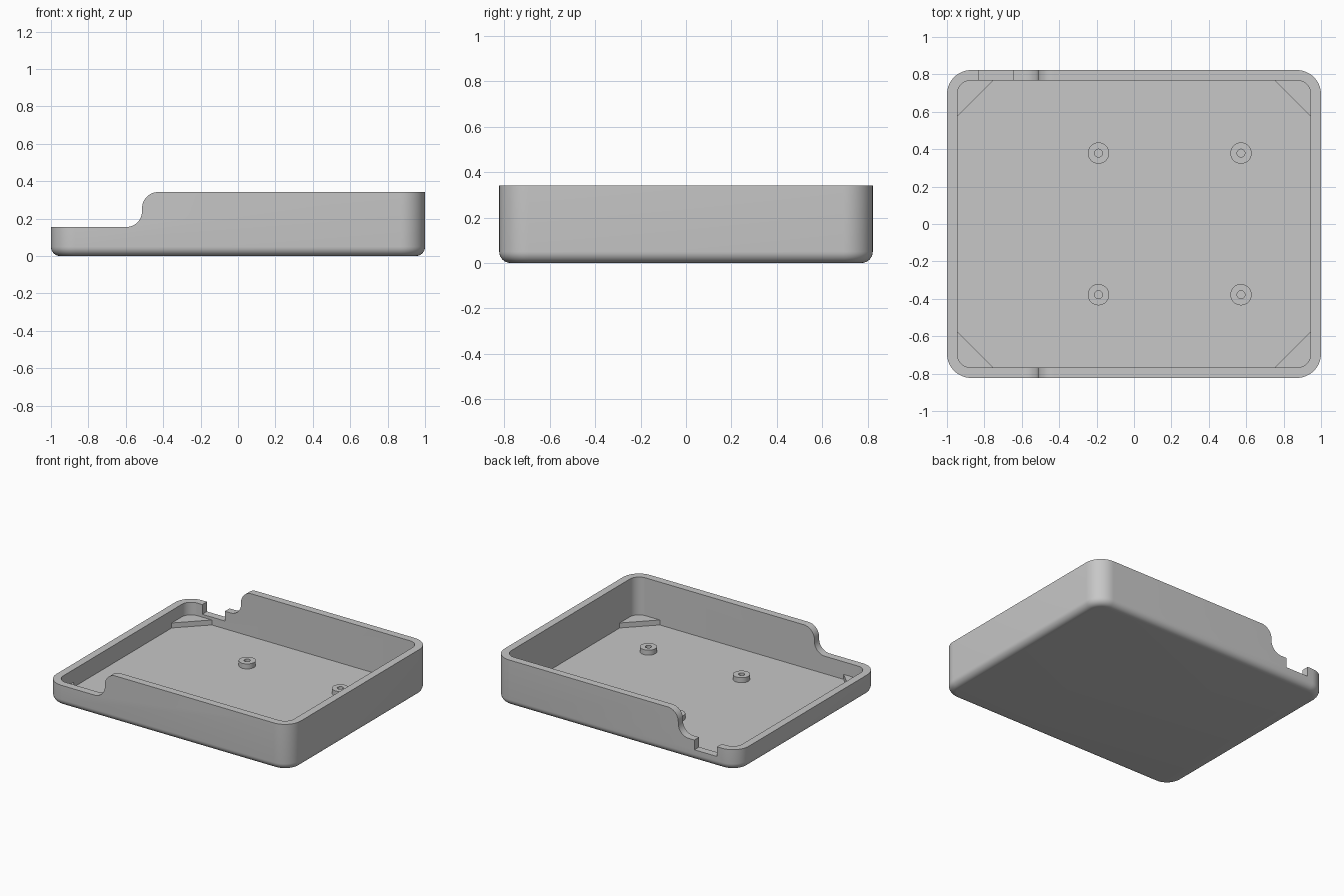
import bpy, bmesh
from math import sin, cos, pi, radians

cube = bpy.data.objects.get("Cube")
if cube:
    bpy.data.objects.remove(cube, do_unlink=True)

W, D, H = 1.0, 0.823, 0.342       # half width, half depth, full height
LOW = 0.155                       # height of the lowered end
WALL, FLOOR = 0.055, 0.025
PAD_TOP = 0.062                   # top of the posts and corner ledges
CORNER, FILLET = 0.13, 0.05

grey = bpy.data.materials.new("plain grey")
grey.use_nodes = True
grey.diffuse_color = (0.57, 0.57, 0.57, 1)
grey.node_tree.nodes["Principled BSDF"].inputs["Base Color"].default_value = (0.57, 0.57, 0.57, 1)


def make(name, bm):
    bmesh.ops.recalc_face_normals(bm, faces=bm.faces[:])
    mesh = bpy.data.meshes.new(name)
    bm.to_mesh(mesh)
    bm.free()
    mesh.materials.append(grey)
    obj = bpy.data.objects.new(name, mesh)
    bpy.context.collection.objects.link(obj)
    return obj


def smooth(obj):
    bpy.ops.object.select_all(action='DESELECT')
    obj.select_set(True)
    bpy.context.view_layer.objects.active = obj
    bpy.ops.object.shade_smooth_by_angle(angle=radians(30))


def arc(cx, cy, r, start, end, n=12):
    angles = [radians(start + (end - start) * i / n) for i in range(n + 1)]
    return [(cx + r * cos(a), cy + r * sin(a)) for a in angles]


def rounded_rect(inset):
    r = CORNER - inset
    x, y = W - CORNER, D - CORNER
    pts = []
    for i, (sx, sy) in enumerate([(1, 1), (-1, 1), (-1, -1), (1, -1)]):
        pts += arc(sx * x, sy * y, r, 90 * i, 90 * i + 90)
    return pts


def loft(bm, rings, closed=False):
    """Bridge equal rings; cap the ends unless the loft closes on itself."""
    rows = [[bm.verts.new(p) for p in ring] for ring in rings]
    n = len(rows[0])
    pairs = list(zip(rows, rows[1:])) + ([(rows[-1], rows[0])] if closed else [])
    for a, b in pairs:
        for i in range(n):
            j = (i + 1) % n
            bm.faces.new((a[i], a[j], b[j], b[i]))
    if not closed:
        bm.faces.new(rows[0])
        bm.faces.new(rows[-1])


def prism(name, pts, place, low, high):
    bm = bmesh.new()
    loft(bm, [[place(p, t) for p in pts] for t in (low, high)])
    return make(name, bm)


# Tray shell: rounded bottom edge, outer wall, rim, inner wall and floor
section = [(FILLET * (1 - sin(t)), FILLET * (1 - cos(t)))
           for t in [pi / 2 * i / 8 for i in range(9)]]
section += [(0, H), (WALL, H), (WALL, FLOOR)]
bm = bmesh.new()
loft(bm, [[(x, y, z) for x, y in rounded_rect(inset)] for inset, z in section])
tray = make("tray", bm)

# Cutters: S-curved step across both long walls, and a notch in the back wall
STEP_X, R = -0.513, 0.086
step = [(-1.2, LOW)] + arc(STEP_X - R, LOW + R, R, -90, 0) \
    + arc(STEP_X + R, H - R, R, 180, 90) + [(STEP_X + R, 0.6), (-1.2, 0.6)]
cutters = [
    prism("step_cutter", step, lambda p, t: (p[0], t, p[1]), -1, 1),
    prism("notch_cutter", [(-0.83, 0.083), (-0.645, 0.083), (-0.645, 0.3), (-0.83, 0.3)],
          lambda p, t: (p[0], t, p[1]), 0.7, 0.9),
]
for cutter in cutters:
    cutter.hide_render = True
    mod = tray.modifiers.new(cutter.name, 'BOOLEAN')
    mod.operation = 'DIFFERENCE'
    mod.solver = 'EXACT'
    mod.object = cutter
cut_mesh = bpy.data.meshes.new_from_object(
    tray.evaluated_get(bpy.context.evaluated_depsgraph_get()))
tray.modifiers.clear()
tray.data = cut_mesh
for cutter in cutters:
    bpy.data.objects.remove(cutter, do_unlink=True)
smooth(tray)

# Triangular corner ledges on the floor
for side, sx in (("left", 1), ("right", -1)):
    for end, sy in (("back", 1), ("front", -1)):
        x, y = sx * (W - WALL), sy * (D - WALL)
        tri = [(x, y - sy * 0.193), (x, y), (x - sx * 0.193, y)]
        prism(f"{end}_{side}_corner_ledge", tri,
              lambda p, t: (p[0], p[1], t), FLOOR - 0.01, PAD_TOP)

# Hollow mounting posts
for side, x in (("left", 0.572), ("right", -0.19)):
    for end, y in (("back", 0.379), ("front", -0.378)):
        bm = bmesh.new()
        rings = [(0.057, FLOOR - 0.01), (0.057, PAD_TOP),
                 (0.021, PAD_TOP), (0.021, FLOOR - 0.01)]
        loft(bm, [[(px, py, z) for px, py in arc(x, y, r, 0, 360, 32)[:-1]]
                  for r, z in rings], closed=True)
        smooth(make(f"{end}_{side}_post", bm))
